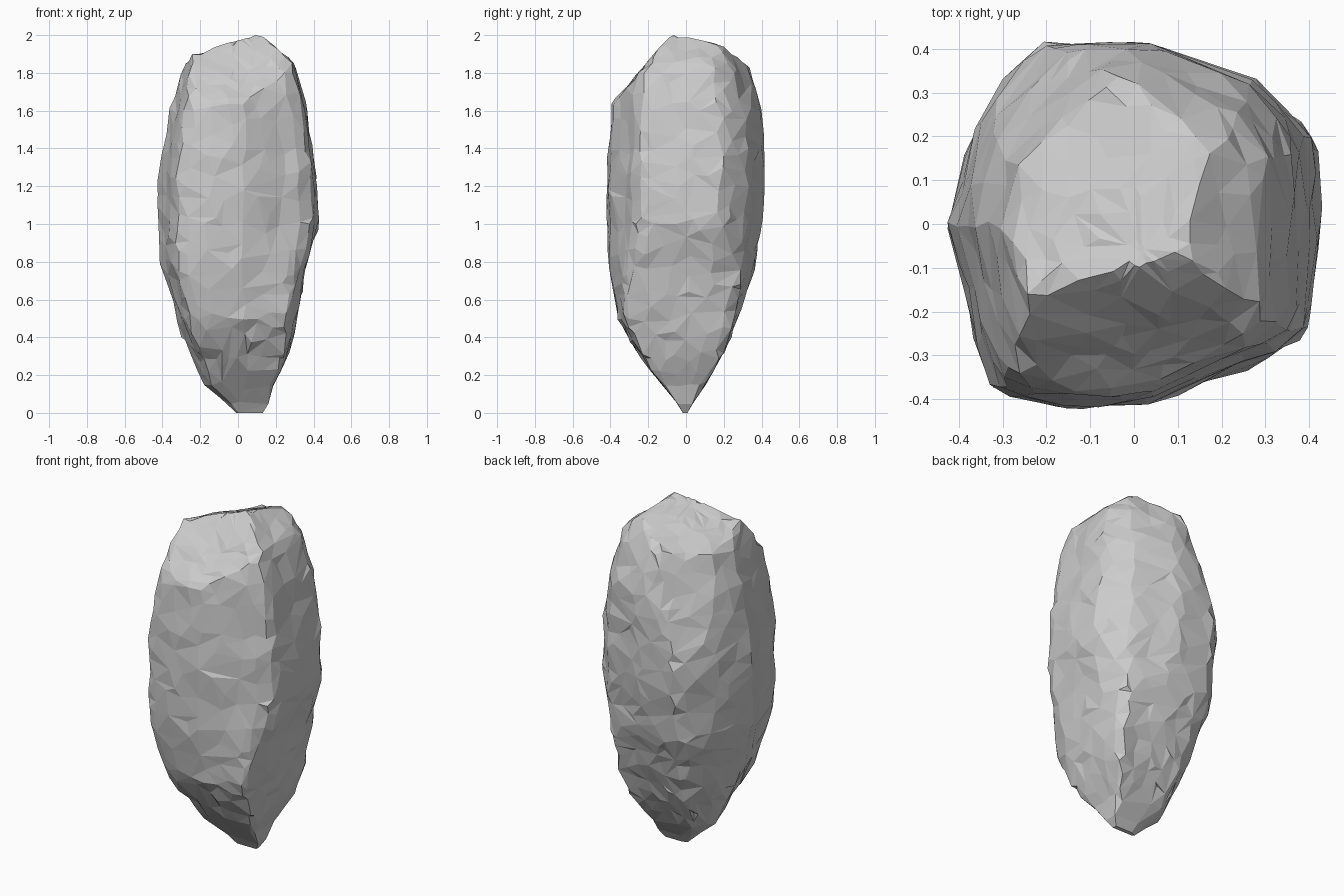
import bpy, bmesh, random
from mathutils import Vector, noise

if "Cube" in bpy.data.objects:
    bpy.data.objects.remove(bpy.data.objects["Cube"])

random.seed(4)

# Plan outline of the boulder at its widest level
OUTLINE = [(.42, .18), (.425, 0), (.41, -.22), (.37, -.27), (.25, -.32), (.03, -.41),
           (-.17, -.42), (-.31, -.39), (-.34, -.35), (-.375, -.21), (-.425, 0),
           (-.40, .1), (-.37, .21), (-.29, .34), (-.22, .415), (.03, .42),
           (.2, .36), (.29, .33), (.38, .25)]

# Height, then left / right / front / back limits before the crown is cut
LEVELS = [(0, -.01, .13, -.018, .008), (.04, -.05, .16, -.04, .03),
          (.15, -.18, .19, -.13, .105), (.3, -.25, .26, -.24, .19),
          (.5, -.325, .31, -.365, .275), (.8, -.41, .37, -.415, .37),
          (1.0, -.42, .42, -.42, .40), (1.2, -.42, .415, -.42, .415),
          (1.4, -.40, .39, -.41, .42), (1.6, -.36, .365, -.395, .405),
          (1.8, -.30, .315, -.37, .34), (1.9, -.27, .28, -.35, .285),
          (2.08, -.18, .22, -.28, .15)]

# Crown cuts: point and outward normal (front, tilted top, right, back-left)
CUTS = [((0, -.09, 1.985), (0, -1.16, 1)),
        ((.1, -.05, 2.0), (-.38, .27, 1)),
        ((.12, 0, 2.0), (.9, 0, 1)),
        ((-.2, .2, 1.82), (-.707, .707, .3))]
CENTRE = Vector((0, 0, 1))


def limits(z):
    for a, b in zip(LEVELS, LEVELS[1:]):
        if z <= b[0]:
            t = (z - a[0]) / (b[0] - a[0])
            return [p + (q - p) * t for p, q in zip(a[1:], b[1:])]
    return LEVELS[-1][1:]


def outline_point(u):
    # point at fraction u along the closed outline, scaled to a unit box
    pts = [Vector((x / .425, y / .42)) for x, y in OUTLINE]
    edges = list(zip(pts, pts[1:] + pts[:1]))
    d = (u % 1) * sum((b - a).length for a, b in edges)
    for a, b in edges:
        if d <= (b - a).length:
            return a.lerp(b, d / (b - a).length)
        d -= (b - a).length
    return pts[0]


def carve(co):
    # pull a point toward the centre until it lies inside every crown cut
    d, t = co - CENTRE, 1
    for p, n in CUTS:
        n = Vector(n)
        if d.dot(n) > 0:
            t = min(t, (Vector(p) - CENTRE).dot(n) / d.dot(n))
    return CENTRE + d * t


# Stacked rings with jitter and chipped relief, then shrinking rings over the top
SIDES = 44
levels = [(z, 1) for z in (0, .02, .05, .08, .11, .15)]
levels += [(.19 + i * .045, 1) for i in range(42)]
levels += [(2.08, s) for s in (1, .8, .6, .4, .2, .05)]
bm = bmesh.new()
rings = []
for k, (z, shrink) in enumerate(levels):
    x0, x1, y0, y1 = limits(z)
    ring = []
    for i in range(SIDES):
        p = outline_point((i + random.uniform(-.3, .3)) / SIDES)
        # squarer right-hand corners near the foot
        if p.x > 0:
            w = min(.95, max(0, 1 - z) * (1.5 if p.y > 0 else 1.1))
            p *= 1 + w * (1 / max(abs(p.x), abs(p.y)) - 1)
        p *= shrink
        co = Vector(((x0 + x1) / 2 + p.x * (x1 - x0) / 2,
                     (y0 + y1) / 2 + p.y * (y1 - y0) / 2, z))
        if .2 < z < 1.85:
            co.z += random.uniform(-.013, .013)
        co = carve(co)
        if k:
            n = noise.noise(co * 6) * .014 + random.uniform(-.004, .004)
            out = Vector((co.x, co.y, (co.z - 1) * .3)).normalized()
            co += out * n * min(1, (y1 - y0) / .5)
            co.z = min(co.z, 2)
        ring.append(bm.verts.new(co))
    rings.append(ring)
for a, b in zip(rings, rings[1:]):
    for i in range(SIDES):
        j = (i + 1) % SIDES
        bm.faces.new((a[i], a[j], b[j], b[i]))
bm.faces.new(rings[0][::-1])
bm.faces.new(rings[-1])
bmesh.ops.triangulate(bm, faces=bm.faces[:])
bmesh.ops.recalc_face_normals(bm, faces=bm.faces[:])
mesh = bpy.data.meshes.new("boulder")
bm.to_mesh(mesh)
bm.free()
rock = bpy.data.objects.new("boulder", mesh)
bpy.context.collection.objects.link(rock)

# Collapse to irregular flat facets
dec = rock.modifiers.new("facets", 'DECIMATE')
dec.ratio = .25
